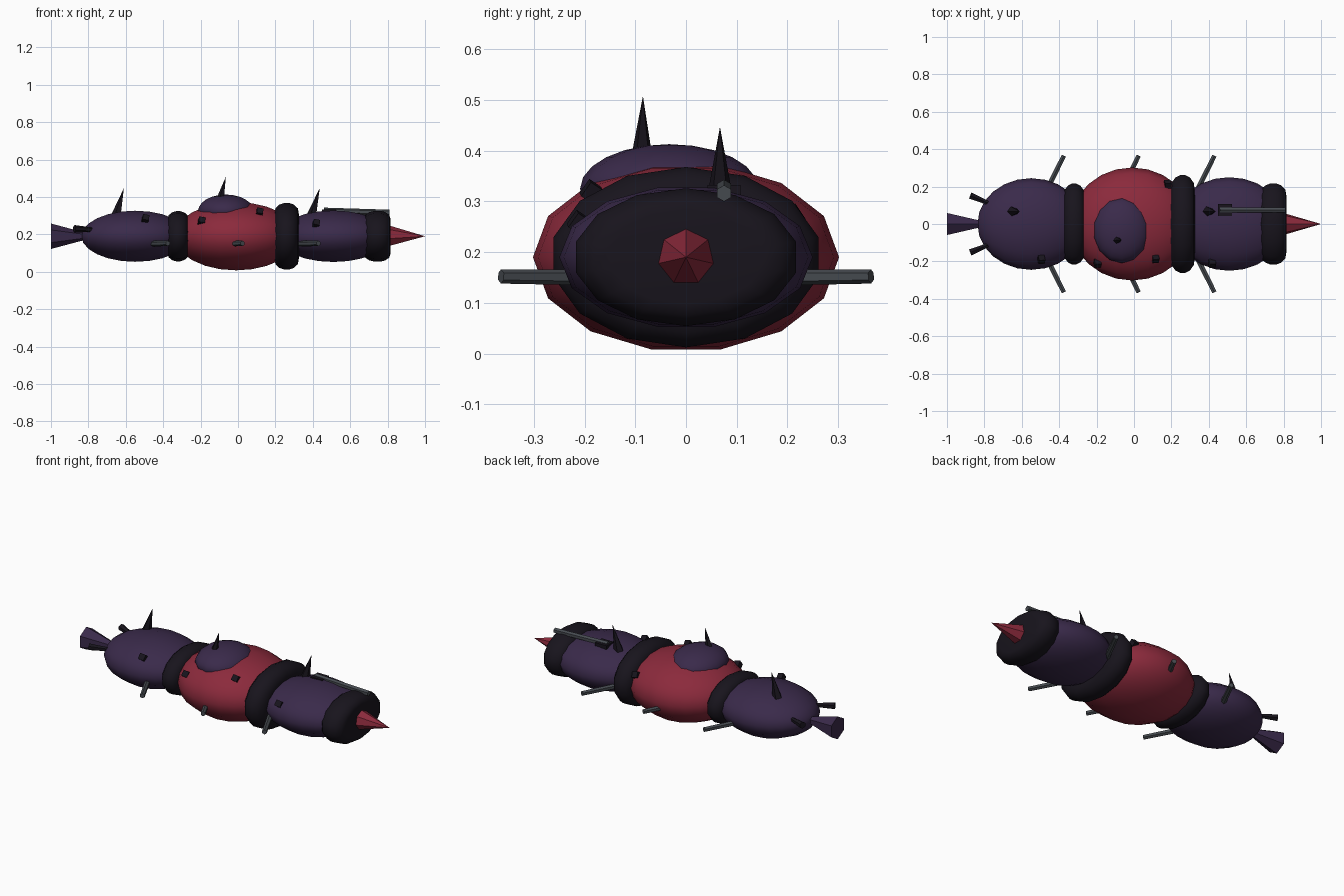
import bpy, math
from mathutils import Vector, Matrix

if "Cube" in bpy.data.objects:
    bpy.data.objects.remove(bpy.data.objects["Cube"])


def mat(name, rgb):
    m = bpy.data.materials.new(name)
    m.diffuse_color = (*rgb, 1)
    m.use_nodes = True
    m.node_tree.nodes["Principled BSDF"].inputs["Base Color"].default_value = m.diffuse_color
    return m


PURPLE = mat("purple_hull", (.042, .023, .069))
RED = mat("red_hull", (.26, .023, .045))
BLACK = mat("dark_trim", (.009, .007, .012))
STEEL = mat("steel", (.061, .069, .08))
CZ = .19  # height of the long axis


def finish(name, m, smooth=None):
    o = bpy.context.object
    o.name = name
    o.data.materials.append(m)
    if smooth:
        bpy.ops.object.shade_smooth_by_angle(angle=math.radians(smooth))
    return o


def ellipsoid(name, loc, radii, m, axis_x=True, segs=14, rings=12):
    bpy.ops.mesh.primitive_uv_sphere_add(segments=segs, ring_count=rings, radius=1)
    o = finish(name, m, 60)
    if axis_x:
        o.data.transform(Matrix.Rotation(math.pi / 2, 4, 'Y'))
    o.scale = radii
    o.location = loc


def rod(name, a, b, r1, r2, m, sides=6, smooth=None):
    a, b = Vector(a), Vector(b)
    bpy.ops.mesh.primitive_cone_add(vertices=sides, radius1=r1, radius2=r2,
                                    depth=(b - a).length, location=(a + b) / 2)
    o = finish(name, m, smooth)
    o.rotation_euler = (b - a).to_track_quat('Z', 'Y').to_euler()


def box(name, loc, size, m, rot=(0, 0, 0)):
    bpy.ops.mesh.primitive_cube_add(size=1, location=loc, rotation=rot)
    finish(name, m).scale = size


def collar(name, x, half, ry, rz, segs=14):
    # rounded disc: profile of (x offset, radius factor) swept about the x axis
    prof = [(-1, .68), (-.92, .84), (-.6, .95), (-.2, 1), (.2, 1), (.6, .95), (.92, .84), (1, .68)]
    verts, faces = [], []
    for dx, f in prof:
        for i in range(segs):
            t = 2 * math.pi * i / segs
            verts.append((x + dx * half, ry * f * math.sin(t), CZ + rz * f * math.cos(t)))
    for k in range(len(prof) - 1):
        for i in range(segs):
            j = (i + 1) % segs
            faces.append((k * segs + i, (k + 1) * segs + i, (k + 1) * segs + j, k * segs + j))
    faces.append(tuple(range(segs)))
    last = (len(prof) - 1) * segs
    faces.append(tuple(last + i for i in reversed(range(segs))))
    me = bpy.data.meshes.new(name)
    me.from_pydata(verts, [], faces)
    o = bpy.data.objects.new(name, me)
    bpy.context.collection.objects.link(o)
    bpy.ops.object.select_all(action='DESELECT')
    bpy.context.view_layer.objects.active = o
    o.select_set(True)
    finish(name, BLACK, 45)


# hull sections
ellipsoid("rear_hull", (-.55, 0, CZ), (.287, .245, .14), PURPLE)
ellipsoid("middle_hull", (-.01, 0, CZ), (.33, .302, .187), RED)
ellipsoid("front_hull", (.51, 0, CZ), (.30, .25, .141), PURPLE)
ellipsoid("top_dome", (-.065, -.033, .325), (.152, .176, .088), PURPLE, axis_x=False)

# collars between sections and at the front
collar("rear_collar", -.32, .055, .222, .134)
collar("middle_collar", .26, .065, .268, .178)
collar("front_collar", .745, .07, .223, .136)

# nose cone and tail flare
rod("nose_cone", (.80, 0, CZ), (1, 0, CZ), .06, 0, RED, 7)
rod("tail_flare", (-1, 0, CZ), (-.79, 0, CZ), .068, .012, PURPLE, 6)

# side struts and rear thrusters, both sides
for s, side in ((1, "left"), (-1, "right")):
    for x, label in ((-.375, "rear"), (.025, "middle"), (.43, "front")):
        rod(f"{label}_strut_{side}", (x - .10, s * .165, .15), (x, s * .365, .152),
            .016, .014, STEEL, 6)
    rod(f"thruster_{side}", (-.78, s * .112, .225), (-.875, s * .152, .23), .012, .02, BLACK, 6)

# dorsal spikes
rod("rear_spike", (-.65, .067, .30), (-.61, .067, .447), .028, 0, BLACK, 5)
rod("dome_spike", (-.097, -.087, .375), (-.065, -.085, .508), .024, 0, BLACK, 5)
rod("front_spike", (.395, .067, .30), (.437, .067, .447), .028, 0, BLACK, 5)

# top gun
box("gun_mount", (.487, .075, .312), (.075, .065, .04), BLACK)
rod("gun_barrel", (.46, .075, .327), (.81, .075, .316), .016, .016, STEEL, 6)

# small hull blocks
for i, (x, y, z) in enumerate([(-.495, -.19, .283), (-.195, -.21, .27), (.115, -.185, .318),
                               (.418, -.21, .257), (.18, .212, .27)]):
    box(f"hull_block_{i + 1}", (x, y, z), (.034, .034, .034), BLACK,
        (math.copysign(.6, -y) * -1, .2, .1))
